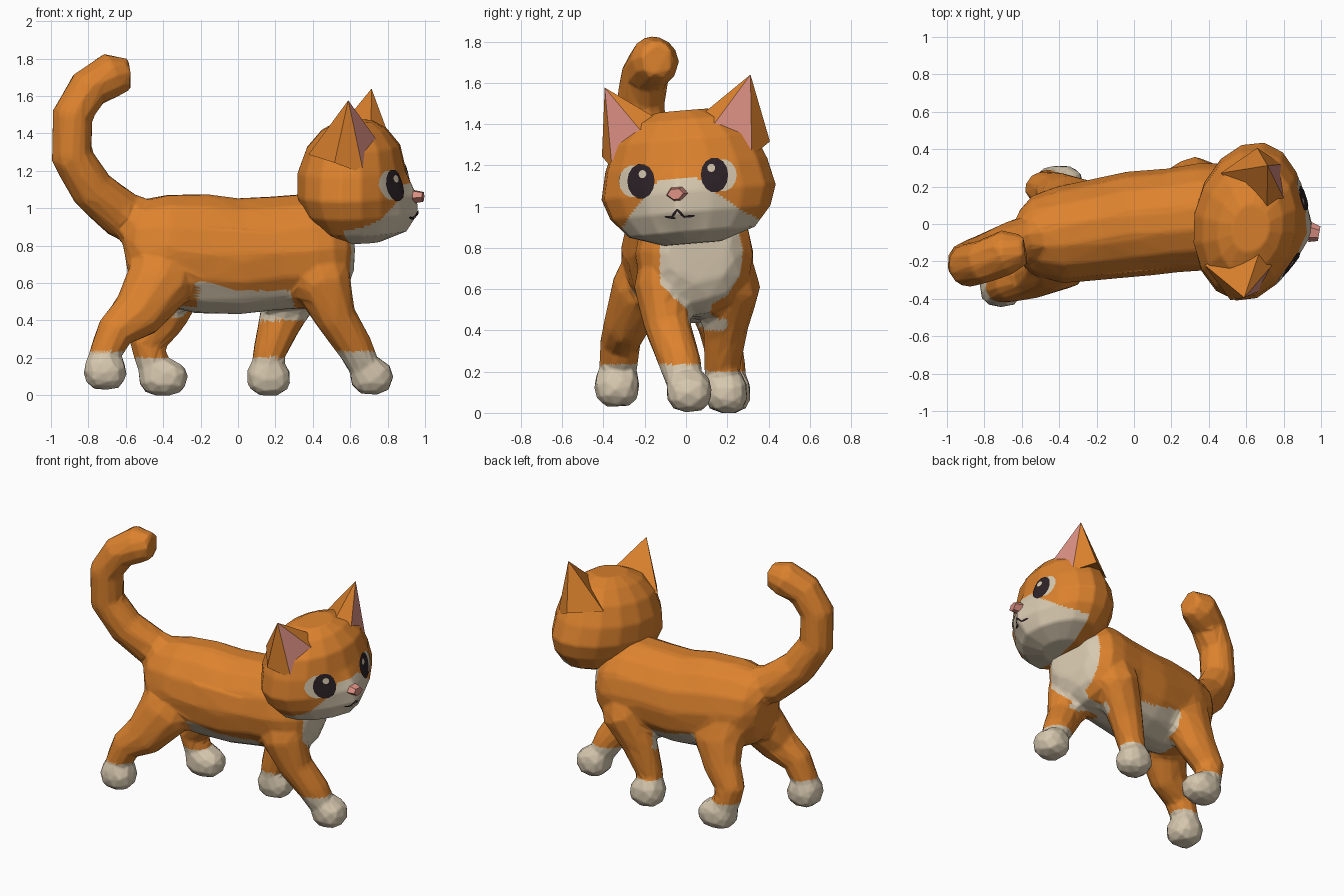
import bpy, bmesh, math
from mathutils import Vector, Matrix
from mathutils.bvhtree import BVHTree

if "Cube" in bpy.data.objects:
    bpy.data.objects.remove(bpy.data.objects["Cube"])


def material(name, rgb):
    m = bpy.data.materials.new(name)
    m.diffuse_color = (*rgb, 1)
    m.use_nodes = True
    m.node_tree.nodes["Principled BSDF"].inputs["Base Color"].default_value = m.diffuse_color
    return m


ORANGE = material("orange fur", (0.72, 0.225, 0.027))
CREAM = material("cream fur", (0.68, 0.58, 0.43))
PINK = material("pink skin", (0.72, 0.28, 0.23))
DARK = material("dark eye", (0.025, 0.016, 0.02))


def finish(bm, name, mats, rule=None, smooth=True):
    """Turn a bmesh into an object, colouring faces by rule(centre)."""
    bmesh.ops.recalc_face_normals(bm, faces=bm.faces)
    for f in bm.faces:
        f.smooth = smooth
        if rule:
            f.material_index = int(rule(f.calc_center_median()))
    me = bpy.data.meshes.new(name)
    bm.to_mesh(me)
    bm.free()
    for m in mats:
        me.materials.append(m)
    ob = bpy.data.objects.new(name, me)
    bpy.context.collection.objects.link(ob)
    return ob


def skin(bm, rings):
    """Bridge rings of points and close both ends with fans."""
    rows = [[bm.verts.new(p) for p in r] for r in rings]
    n = len(rows[0])
    for a, b in zip(rows, rows[1:]):
        for i in range(n):
            j = (i + 1) % n
            bm.faces.new((a[i], a[j], b[j], b[i]))
    caps = [bm.faces.new(rows[0][::-1]), bm.faces.new(rows[-1])]
    bmesh.ops.poke(bm, faces=caps)


def tube(bm, stations, sides):
    """Loft along stations (x, y, z, half width, half depth)."""
    pts = [Vector(s[:3]) for s in stations]
    rings = []
    for k, (p, s) in enumerate(zip(pts, stations)):
        t = (pts[min(k + 1, len(pts) - 1)] - pts[max(k - 1, 0)]).normalized()
        u = Vector((0, 1, 0))
        u = (u - t * u.dot(t)).normalized()
        v = t.cross(u)
        rings.append([p + u * s[3] * math.cos(a) + v * s[4] * math.sin(a)
                      for a in (2 * math.pi * i / sides for i in range(sides))])
    skin(bm, rings)


def refine(bm, cuts):
    bmesh.ops.subdivide_edges(bm, edges=bm.edges[:], cuts=cuts, use_grid_fill=True)


# Torso: x, centre y, bottom z, top z, half width
torso = [(-.61, -.06, .60, .96, .14), (-.55, -.06, .54, 1.04, .21), (-.4, -.06, .48, 1.08, .26),
         (-.2, -.03, .43, 1.085, .27), (0, .0, .425, 1.06, .285), (.2, .02, .45, 1.07, .28),
         (.38, .04, .46, 1.085, .29), (.48, .05, .47, 1.07, .28), (.55, .06, .53, 1.02, .23),
         (.60, .07, .62, .93, .16)]
bm = bmesh.new()
tube(bm, [(x, y, (a + b) / 2, w, (b - a) / 2) for x, y, a, b, w in torso], 14)

# Tail
tube(bm, [(-.45, -.06, .9, .12, .13), (-.62, -.09, .965, .12, .135), (-.78, -.16, 1.1, .12, .122),
          (-.89, -.21, 1.28, .12, .116), (-.885, -.22, 1.5, .12, .113), (-.80, -.2, 1.64, .12, .115),
          (-.68, -.15, 1.71, .125, .127), (-.58, -.14, 1.715, .08, .09)], 10)

# Legs with paws: stations, paw centre, paw radii
legs = [
    ([(.40, -.06, .82, .14, .19), (.45, -.12, .6, .135, .16), (.52, -.09, .42, .115, .115),
      (.63, -.03, .25, .105, .1), (.69, .0, .12, .09, .08)], (.715, .015, .105), (.115, .11, .105)),
    ([(.37, .17, .78, .13, .18), (.33, .215, .6, .15, .155), (.23, .19, .41, .11, .125),
      (.165, .175, .22, .09, .09), (.155, .18, .1, .085, .085)], (.165, .195, .1), (.118, .105, .105)),
    ([(-.38, -.13, .8, .13, .18), (-.42, -.22, .6, .145, .19), (-.54, -.29, .43, .11, .145),
      (-.66, -.32, .34, .1, .105), (-.71, -.33, .22, .095, .09), (-.71, -.33, .12, .09, .08)],
     (-.71, -.335, .13), (.115, .11, .105)),
    ([(-.38, .06, .78, .13, .18), (-.35, .13, .57, .135, .18), (-.41, .17, .41, .11, .135),
      (-.485, .19, .28, .095, .105), (-.46, .2, .18, .095, .09), (-.43, .2, .1, .09, .08)],
     (-.4, .205, .1), (.132, .11, .105)),
]
for stations, centre, radii in legs:
    tube(bm, stations, 10)
    paw = bmesh.ops.create_icosphere(bm, subdivisions=3, radius=1)["verts"]
    for v in paw:  # boxy paw, lower towards the toes
        n = [math.copysign(abs(c) ** .8, c) * r for c, r in zip(v.co, radii)]
        if n[2] > 0:
            n[2] *= 1 - .3 * max(0, n[0] / radii[0])
        v.co = Vector(centre) + Vector(n)
        v.co.z = max(v.co.z, centre[2] - .103)
bmesh.ops.recalc_face_normals(bm, faces=bm.faces)

# Blend torso, tail and legs into one low-poly skin
blend = finish(bm, "body_blend", [])
mod = blend.modifiers.new("Remesh", 'REMESH')
mod.mode, mod.voxel_size = 'VOXEL', .018
mod = blend.modifiers.new("Smooth", 'SMOOTH')
mod.factor, mod.iterations = .5, 9
mod = blend.modifiers.new("Decimate", 'DECIMATE')
mod.ratio = .035
skin_mesh = bpy.data.meshes.new_from_object(blend.evaluated_get(bpy.context.evaluated_depsgraph_get()))
bpy.data.objects.remove(blend)
bm = bmesh.new()
bm.from_mesh(skin_mesh)
bpy.data.meshes.remove(skin_mesh)
refine(bm, 5)


def body_rule(c):
    x, y, z = c
    if z < .3:  # socks
        return z < (.235 if x > .5 or x < -.57 else .2)
    chest = x > .52 and abs(y - .075) < .2 - max(0, .62 - z) * 1.1 and z > .46
    low, high = (-.14, .08) if x < -.22 else (-.3, .3) if x < .12 else (-.3, .2)
    belly = (.415 < z < .56 + max(0, -x) * .25 and low < y < high
             and -.32 + (z - .46) * .75 < x < .31 - (z - .45) * .3)
    bridge = .43 < z < .55 and .01 < y < .12 and .25 < x < .56
    inner_leg = .4 < z < .48 and .04 < y < .2 and .05 < x < .4
    return chest or belly or bridge or inner_leg


finish(bm, "body", [ORANGE, CREAM], body_rule)

# Head: height, front, back, half width, muzzle bulge (turned and tilted afterwards)
POSE = (Matrix.Translation((.62, .01, 1.1)) @ Matrix.Rotation(math.radians(-10), 4, 'Z')
        @ Matrix.Rotation(math.radians(5), 4, 'X') @ Matrix.Translation((0, 0, -1.1)))
levels = [(.82, .14, .08, .14, .0), (.875, .24, .17, .31, .04), (.97, .27, .26, .395, .075),
          (1.07, .28, .30, .43, .06), (1.2, .275, .30, .40, .005), (1.33, .25, .25, .345, 0),
          (1.42, .18, .17, .25, 0), (1.465, .11, .09, .13, 0)]
rings = []
for z, front, back, w, bulge in levels:
    ring = []
    for i in range(16):
        a = math.pi * i / 8
        x, y = math.cos(a), w * math.sin(a)
        x = x * (front if x > 0 else back)
        if x > 0:
            x += bulge * math.exp(-(y / .15) ** 2)
        ring.append((x, y, z))
    rings.append(ring)
bm = bmesh.new()
skin(bm, rings)
refine(bm, 7)
surface = bm.copy()
bmesh.ops.transform(surface, matrix=POSE, verts=surface.verts)
tree = BVHTree.FromBMesh(surface)
surface.free()
head = finish(bm, "head", [ORANGE, CREAM],
              lambda c: c.x > 0 and c.z < 1.135 and abs(c.y) < .10 + (1.13 - c.z) * 1.08)
head.data.transform(POSE)

# Ears: orange shells with a pink inner face
for side, name in ((1, "left_ear"), (-1, "right_ear")):
    bm = bmesh.new()
    tip, inner, mid, outer, rear, back = [
        bm.verts.new(POSE @ Vector((x, y * side, z))) for x, y, z in
        ((.04, .36, 1.61), (.08, .10, 1.43), (.155, .185, 1.39), (.115, .345, 1.215),
         (-.03, .415, 1.28), (-.2, .25, 1.31))]
    loop = [inner, mid, outer, rear, back]
    for i, a in enumerate(loop):
        f = bm.faces.new((tip, a, loop[(i + 1) % 5]))
        f.material_index = int(i == 1)
    bm.faces.new(loop)
    finish(bm, name, [ORANGE, PINK], smooth=False)


def decal(name, y, z, ry, rz, lift, mat, turn=0):
    """Thin ellipse laid on the face, placed by its front-on position."""
    bm = bmesh.new()

    def drop(r, a):
        p, q = r * ry * math.cos(a), r * rz * math.sin(a)
        py = y + p * math.cos(turn) - q * math.sin(turn)
        pz = z + p * math.sin(turn) + q * math.cos(turn)
        hit, n = tree.ray_cast(Vector((2, py, pz)), Vector((-1, 0, 0)))[:2]
        return bm.verts.new(hit + (n if n.x > 0 else -n) * lift)

    mid = drop(0, 0)
    rows = [[drop(r, math.pi * i / 7) for i in range(14)] for r in (.35, .7, 1)]
    for i in range(14):
        j = (i + 1) % 14
        bm.faces.new((mid, rows[0][i], rows[0][j]))
        for a, b in zip(rows, rows[1:]):
            bm.faces.new((a[i], b[i], b[j], a[j]))
    ob = finish(bm, name, [mat])
    if ob.data.polygons[0].normal.x < 0:
        ob.data.flip_normals()


# Eyes
for name, y, z, out, shine in (("left", .137, 1.152, 1, -.016), ("right", -.215, 1.122, -1, .008)):
    decal(name + "_eye_white", y + out * .038, z, .07, .078, .004, CREAM)
    decal(name + "_pupil", y, z, .066, .084, .006, DARK)
    decal(name + "_eye_glint", y + shine, z + .034, .018, .02, .008, CREAM)

# Mouth strokes
for i, (y, z, turn) in enumerate(((-.075, .95, -.15), (-.055, .967, .9), (-.025, .967, -.8), (.015, .955, .1))):
    decal("mouth_%d" % i, y, z, .028, .006, .005, DARK, turn)

# Nose
bm = bmesh.new()
bmesh.ops.create_cone(bm, cap_ends=True, segments=6, radius1=.054, radius2=.04, depth=.05)
for v in bm.verts:  # narrower towards the bottom, facing forward
    x, y, z = v.co
    v.co = (z + .35, y * (1 if x > -.01 else .6), 1.06 + x * .72)
bmesh.ops.transform(bm, matrix=POSE, verts=bm.verts)
finish(bm, "nose", [PINK], smooth=False)
